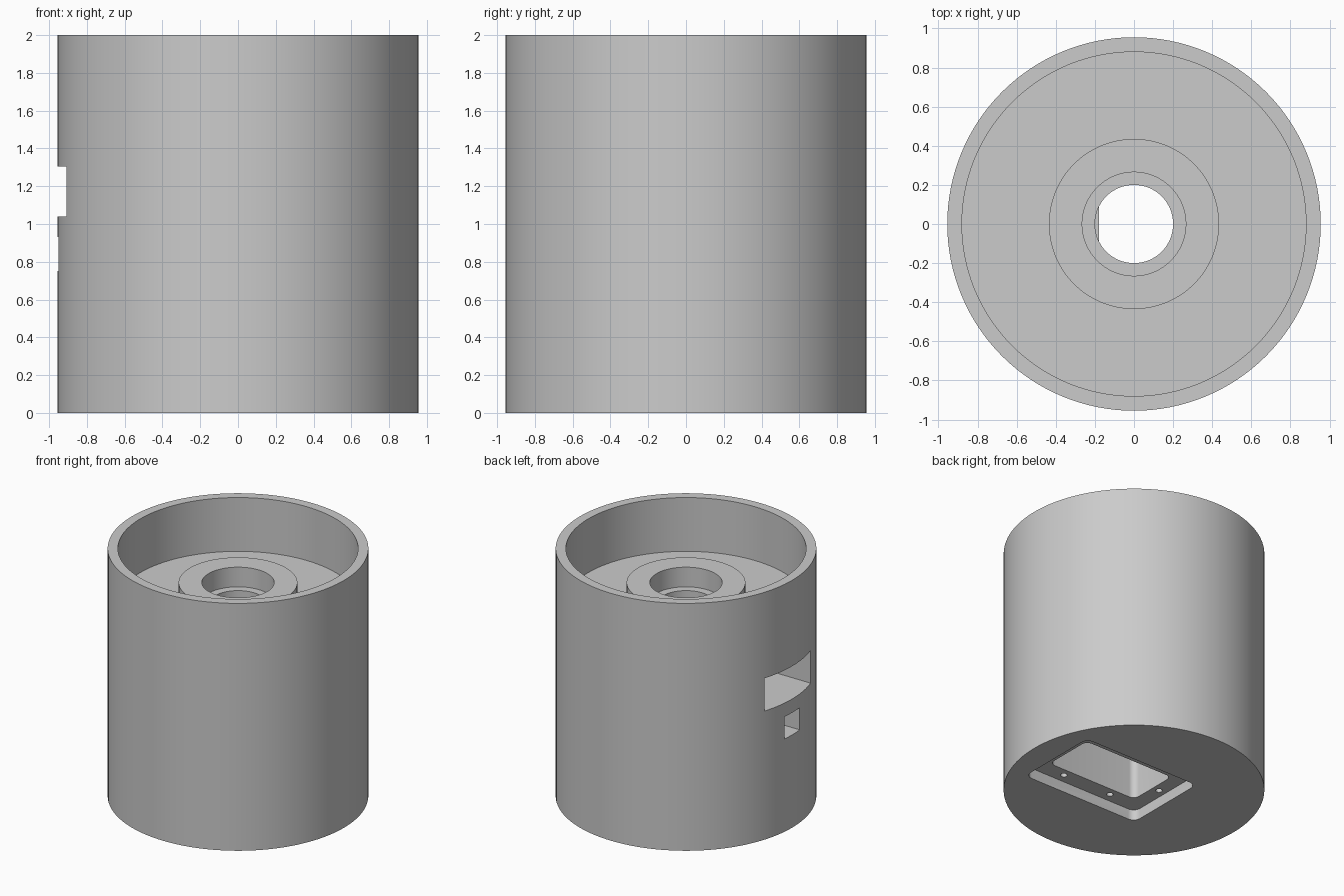
import bpy
import bmesh
from math import cos, sin, pi, radians
from mathutils import Matrix

if "Cube" in bpy.data.objects:
    bpy.data.objects.remove(bpy.data.objects["Cube"], do_unlink=True)

grey = bpy.data.materials.new("plain grey")
grey.use_nodes = True
GREY = (0.6, 0.6, 0.6, 1)
grey.diffuse_color = GREY
grey.node_tree.nodes["Principled BSDF"].inputs["Base Color"].default_value = GREY


def to_object(bm, name):
    bmesh.ops.recalc_face_normals(bm, faces=bm.faces)
    mesh = bpy.data.meshes.new(name)
    bm.to_mesh(mesh)
    bm.free()
    mesh.materials.append(grey)
    obj = bpy.data.objects.new(name, mesh)
    bpy.context.collection.objects.link(obj)
    return obj


def lathe(name, profile, steps=128):
    """Spin an (r, z) profile about the z axis."""
    bm = bmesh.new()
    verts = [bm.verts.new((r, 0, z)) for r, z in profile]
    edges = [bm.edges.new(pair) for pair in zip(verts, verts[1:])]
    bmesh.ops.spin(bm, geom=verts + edges, axis=(0, 0, 1), cent=(0, 0, 0),
                   angle=2 * pi, steps=steps, use_duplicate=False)
    bmesh.ops.remove_doubles(bm, verts=bm.verts, dist=1e-5)
    return to_object(bm, name)


def rounded_prism(name, x0, x1, half_y, z0, z1, radius, steps=8):
    """Upright block with rounded vertical corners."""
    bm = bmesh.new()
    corners = [(x1, 1, 0), (x0, 1, 1), (x0, -1, 2), (x1, -1, 3)]
    ring = []
    for x, side, quarter in corners:
        cx = x - radius if x == x1 else x + radius
        cy = side * (half_y - radius)
        for i in range(steps + 1):
            a = (quarter + i / steps) * pi / 2
            ring.append(bm.verts.new((cx + radius * cos(a), cy + radius * sin(a), z0)))
    face = bm.faces.new(ring)
    top = bmesh.ops.extrude_face_region(bm, geom=[face])["geom"]
    bmesh.ops.translate(bm, vec=(0, 0, z1 - z0),
                        verts=[v for v in top if isinstance(v, bmesh.types.BMVert)])
    return to_object(bm, name)


def box(name, x0, x1, half_y, z0, z1):
    bm = bmesh.new()
    place = Matrix.Translation(((x0 + x1) / 2, 0, (z0 + z1) / 2))
    size = Matrix.Diagonal((x1 - x0, 2 * half_y, z1 - z0, 1))
    bmesh.ops.create_cube(bm, size=1, matrix=place @ size)
    return to_object(bm, name)


def screw_hole(x, y):
    bm = bmesh.new()
    bmesh.ops.create_cone(bm, cap_ends=True, segments=24, radius1=0.025, radius2=0.025,
                          depth=0.3, matrix=Matrix.Translation((x, y, 0.13)))
    return to_object(bm, "screw_hole_cutter")


# Housing: outer wall, open top recess, central boss, stepped bore
housing = lathe("housing", [
    (0, 0), (0.955, 0), (0.955, 2), (0.88, 2), (0.88, 1.565), (0.435, 1.565),
    (0.435, 1.724), (0.265, 1.724), (0.265, 1.565), (0.2, 1.565), (0.2, 1.3), (0, 1.3)])

# Underside lid seat and inner compartment, side slot and small port
cutters = [
    rounded_prism("compartment_cutter", -0.18, 0.63, 0.21, -0.1, 1.4, 0.05),
    rounded_prism("lid_seat_cutter", -0.3, 0.745, 0.35, -0.1, 0.085, 0.06),
    box("slot_cutter", -1.2, -0.17, 0.295, 1.04, 1.305),
    box("port_cutter", -1.2, -0.17, 0.096, 0.75, 0.93),
]

# Screw holes around the lid seat
for x, y in [(0, 0.275), (0, -0.275), (0.44, 0.275), (0.44, -0.275), (-0.238, 0), (0.685, 0)]:
    cutters.append(screw_hole(x, y))

bpy.ops.object.select_all(action="DESELECT")
bpy.context.view_layer.objects.active = housing
housing.select_set(True)
for cutter in cutters:
    cutter.hide_render = True
    mod = housing.modifiers.new("cut", "BOOLEAN")
    mod.operation = "DIFFERENCE"
    mod.solver = "EXACT"
    mod.object = cutter
    bpy.ops.object.modifier_apply(modifier=mod.name)
    bpy.data.objects.remove(cutter, do_unlink=True)

bpy.ops.object.shade_smooth_by_angle(angle=radians(30))
